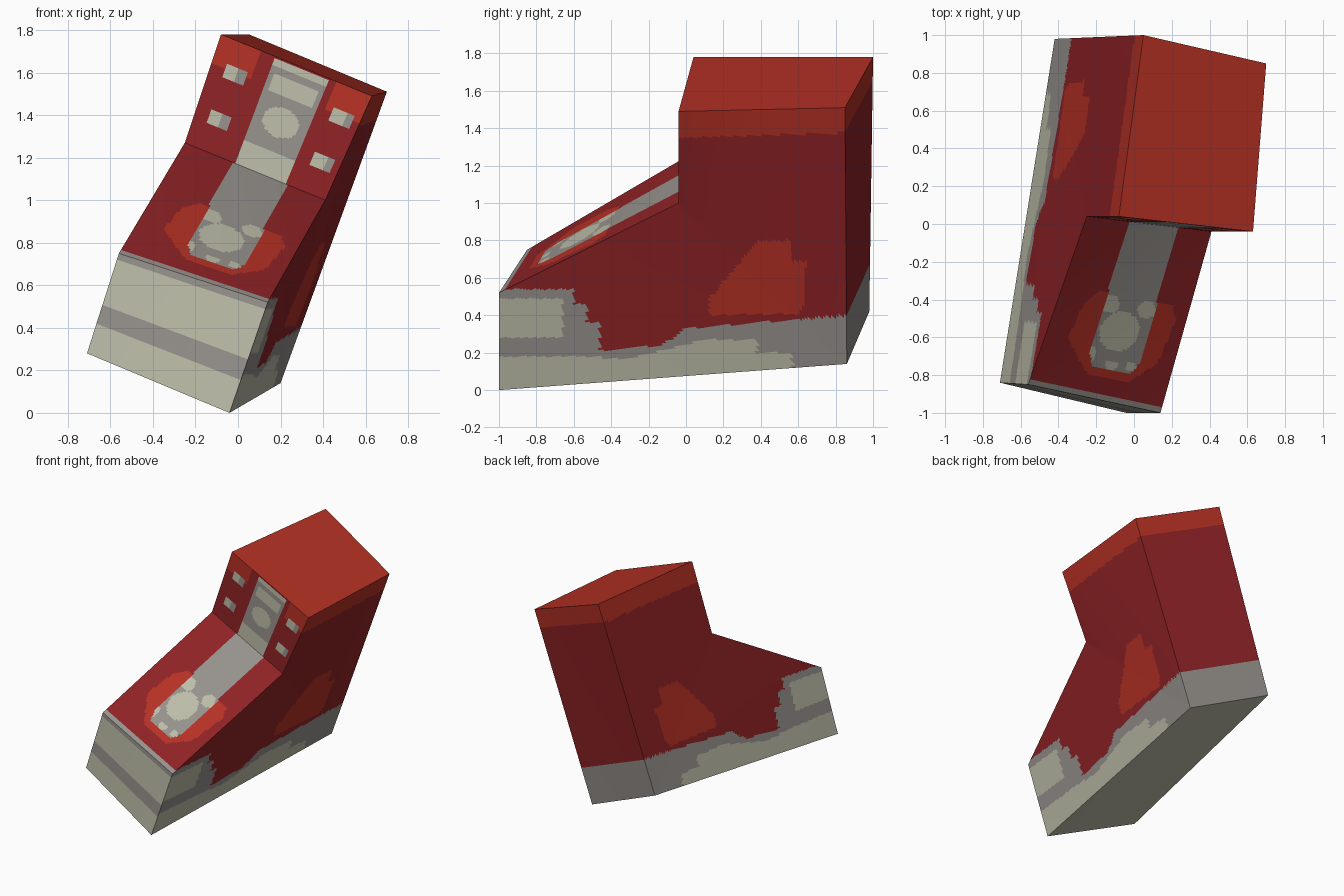
import bpy, bmesh, math
from mathutils import Vector

if "Cube" in bpy.data.objects:
    bpy.data.objects.remove(bpy.data.objects["Cube"])

N = 64  # cells along each patch edge

# Corner points of the tilted boot: (left, right) pairs
sole_front = (Vector((-.71, -.84, .28)), Vector((-.04, -1, 0)))
sole_back = (Vector((-.42, .98, .42)), Vector((.20, .86, .14)))
toe = (Vector((-.56, -.85, .75)), Vector((.14, -1, .52)))
ankle = (Vector((-.25, .04, 1.27)), Vector((.41, -.04, 1.0)))
top_front = (Vector((-.08, .04, 1.78)), Vector((.63, -.04, 1.49)))
top_back = (Vector((.05, 1, 1.78)), Vector((.70, .85, 1.51)))

RED, BRIGHT, CREAM, GREY = range(4)
colours = [("dark_red", (.27, .016, .019)), ("bright_red", (.46, .030, .018)),
           ("cream", (.50, .50, .39)), ("grey", (.30, .28, .26))]


def inside(p, poly):
    hit = False
    for (x0, y0), (x1, y1) in zip(poly, poly[1:] + poly[:1]):
        if (y0 > p[1]) != (y1 > p[1]) and p[0] < x0 + (p[1] - y0) / (y1 - y0) * (x1 - x0):
            hit = not hit
    return hit


def oval(u, v, cu, cv, ru, rv):
    return ((u - cu) / ru) ** 2 + ((v - cv) / rv) ** 2 < 1


# Colour rules; u runs left to right, v runs up or along the panel
SOLE = [(-1.1, -.1), (-1.1, .54), (-.6, .54), (-.6, .46), (-.53, .46), (-.53, .36), (-.46, .36),
        (-.46, .21), (-.13, .24), (0, .33), (.88, .40), (1, -.1)]
HEEL_PATCH = [(.12, .40), (.12, .48), (.38, .80), (.56, .80), (.57, .69), (.64, .69), (.64, .46), (.6, .41)]
TOE_PATCH = [(.17, .3), (.2, .5), (.3, .6), (.86, .58), (.92, .5), (.88, .26), (.7, .12), (.4, .12)]
TONGUE = [(.36, .24), (.42, .17), (.70, .17), (.75, .24), (.73, 1.1), (.34, 1.1)]


def side_rule(u, v, p):
    y, z = p.y, p.z
    if inside((y, z), SOLE):
        if y > .57 or (.38 < y and z > .2):
            return GREY
        if y < -.46:
            if z > .49 or .18 < z < .28 or (y > -.66 and z > .18):
                return GREY
            return CREAM
        if z > .17 + .10 * max(0, min(1, (y + .3) / .4)):
            return GREY
        return CREAM
    if inside((y, z), HEEL_PATCH):
        return BRIGHT
    return BRIGHT if z > 1.35 + .03 * y else RED


def toe_rule(u, v, p):
    return GREY if .30 < v < .48 or v > .94 else CREAM


def instep_rule(u, v, p):
    if v < .03:
        return GREY
    if inside((u, v), TONGUE):
        spots = [(.53, .39, .15, .11), (.40, .53, .07, .05), (.68, .53, .07, .05),
                 (.38, .24, .03, .04), (.55, .20, .05, .025), (.69, .21, .04, .03)]
        return CREAM if any(oval(u, v, *s) for s in spots) else GREY
    return BRIGHT if inside((u, v), TOE_PATCH) else RED


def shaft_rule(u, v, p):
    if .36 < u < .72 and v < .98:
        cream = v < .22 or oval(u, v, .54, .48, .12, .13) or (.70 < v < .86 and abs(u - .54) < .15) or v > .92
        return CREAM if cream else GREY
    # four eyelets
    for cu in (.16, .89):
        for cv in (.30, .72):
            if abs(u - cu) < .07 and abs(v - cv) < .06:
                return CREAM if u < cu + .015 else GREY
    return BRIGHT if v > .74 and (u < .26 or u > .76) else RED


def back_rule(u, v, p):
    return GREY if v < .19 else BRIGHT if v > .905 else RED


bm = bmesh.new()


def blend(c, u, v):
    return (c[0] * (1 - u) + c[1] * u) * (1 - v) + (c[3] * (1 - u) + c[2] * u) * v


def patch(corners, rule, ref=None):
    """Fine panel between four corners, coloured by a rule at each cell."""
    ref = ref or corners
    vs = [[bm.verts.new(blend(corners, i / N, j / N)) for i in range(N + 1)] for j in range(N + 1)]
    for j in range(N):
        for i in range(N):
            f = bm.faces.new((vs[j][i], vs[j][i + 1], vs[j + 1][i + 1], vs[j + 1][i]))
            u, v = (i + .5) / N, (j + .5) / N
            f.material_index = rule(u, v, blend(ref, u, v))


def across(low, high, rule):
    patch((low[0], low[1], high[1], high[0]), rule)


# Panels that span left to right
across(sole_front, toe, toe_rule)
across(toe, ankle, instep_rule)
across(ankle, top_front, shaft_rule)
across(sole_back, top_back, back_rule)
across(top_front, top_back, lambda u, v, p: BRIGHT)
across(sole_front, sole_back, lambda u, v, p: CREAM)

# Both side walls, the left one taking its colours from the right
for quad in ((sole_front, sole_back, ankle, toe), (sole_back, top_back, top_front, ankle)):
    right = [q[1] for q in quad]
    for s in (0, 1):
        patch([q[s] for q in quad], side_rule, right)

bmesh.ops.remove_doubles(bm, verts=bm.verts, dist=.0005)
bmesh.ops.recalc_face_normals(bm, faces=bm.faces)
mesh = bpy.data.meshes.new("boot")
bm.to_mesh(mesh)
bm.free()
for name, rgb in colours:
    mat = bpy.data.materials.new(name)
    mat.diffuse_color = (*rgb, 1)
    mat.use_nodes = True
    mat.node_tree.nodes["Principled BSDF"].inputs["Base Color"].default_value = mat.diffuse_color
    mesh.materials.append(mat)
boot = bpy.data.objects.new("boot", mesh)
bpy.context.collection.objects.link(boot)
bpy.context.view_layer.objects.active = boot
boot.select_set(True)
bpy.ops.object.shade_smooth_by_angle(angle=math.radians(30))
